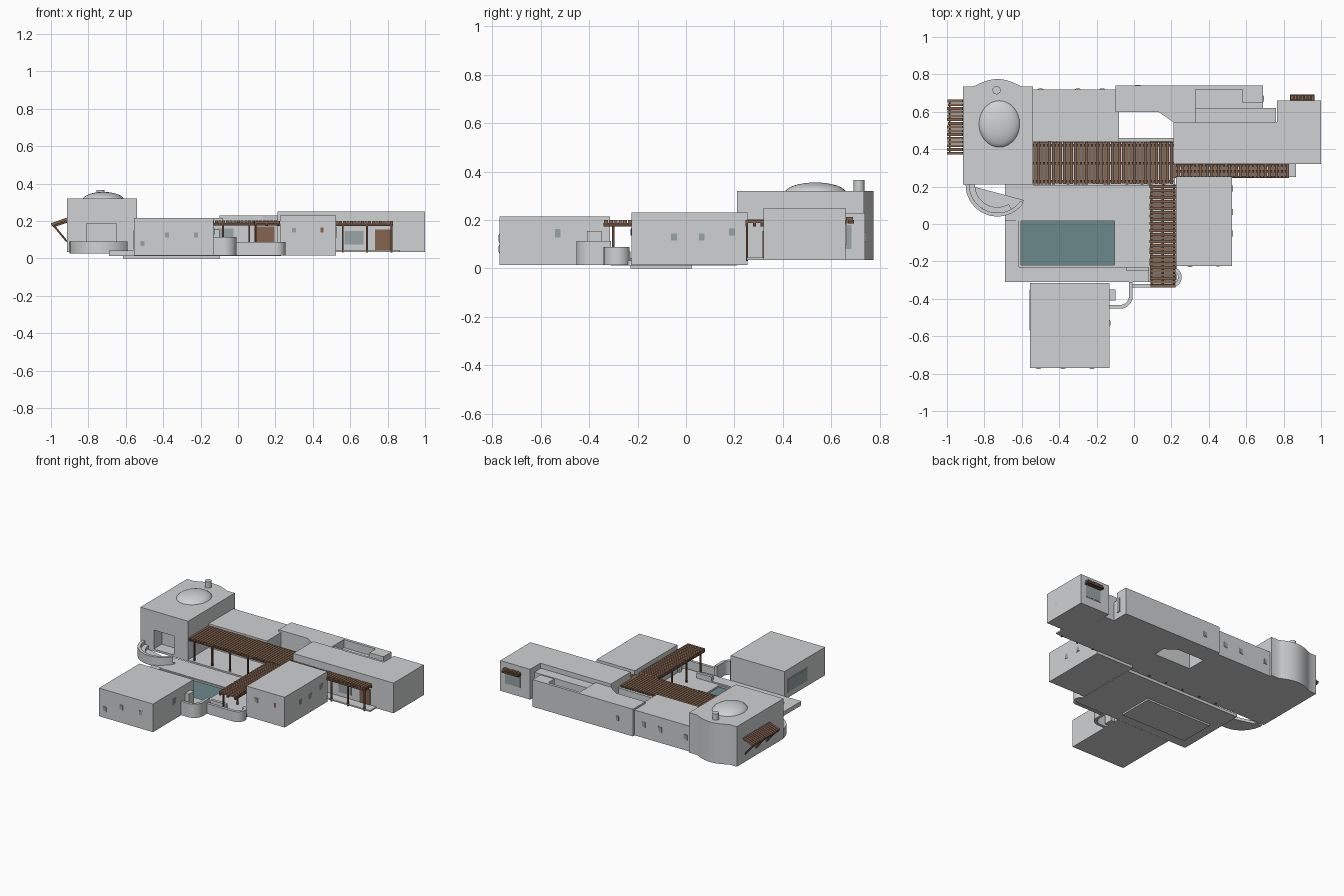
import bpy, bmesh, math, random
from mathutils import Vector, Matrix

random.seed(4)
if "Cube" in bpy.data.objects:
    bpy.data.objects.remove(bpy.data.objects["Cube"])


def material(name, rgb):
    m = bpy.data.materials.new(name)
    m.use_nodes = True
    m.diffuse_color = (*rgb, 1)
    m.node_tree.nodes["Principled BSDF"].inputs["Base Color"].default_value = (*rgb, 1)
    return m


PLASTER = material("plaster", (0.63, 0.64, 0.65))
WOOD = material("brown_wood", (0.23, 0.13, 0.08))
DARK = material("dark_wood", (0.12, 0.065, 0.04))
WATER = material("pool_water", (0.15, 0.25, 0.26))
GLASS = material("window_glass", (0.32, 0.37, 0.38))


def finish(name, bm, mat):
    bmesh.ops.recalc_face_normals(bm, faces=bm.faces)
    me = bpy.data.meshes.new(name)
    bm.to_mesh(me)
    bm.free()
    me.materials.append(mat)
    ob = bpy.data.objects.new(name, me)
    bpy.context.scene.collection.objects.link(ob)
    return ob


def add_box(bm, x0, x1, y0, y1, z0, z1):
    mat = Matrix.Translation(((x0 + x1) / 2, (y0 + y1) / 2, (z0 + z1) / 2))
    mat = mat @ Matrix.Diagonal((x1 - x0, y1 - y0, z1 - z0, 1))
    bmesh.ops.create_cube(bm, size=1, matrix=mat)


def box(name, *dims, mat=PLASTER):
    bm = bmesh.new()
    add_box(bm, *dims)
    return finish(name, bm, mat)


def add_strut(bm, a, b, w):
    a, b = Vector(a), Vector(b)
    mat = Matrix.Translation((a + b) / 2) @ (b - a).to_track_quat('Z', 'Y').to_matrix().to_4x4()
    bmesh.ops.create_cube(bm, size=1, matrix=mat @ Matrix.Diagonal((w, w, (b - a).length, 1)))


def prism(name, pts, z0, z1, mat=PLASTER):
    bm = bmesh.new()
    face = bm.faces.new([bm.verts.new((x, y, z0)) for x, y in pts])
    new = bmesh.ops.extrude_face_region(bm, geom=[face])["geom"]
    bmesh.ops.translate(bm, vec=(0, 0, z1 - z0), verts=[v for v in new if isinstance(v, bmesh.types.BMVert)])
    return finish(name, bm, mat)


def arc(cx, cy, r, a0, a1, n=20):
    angles = [math.radians(a0 + (a1 - a0) * i / n) for i in range(n + 1)]
    return [(cx + r * math.cos(a), cy + r * math.sin(a)) for a in angles]


def smooth(ob):
    bpy.ops.object.select_all(action='DESELECT')
    ob.select_set(True)
    bpy.context.view_layer.objects.active = ob
    bpy.ops.object.shade_smooth_by_angle(angle=math.radians(35))


def curved_wall(name, cx, cy, r, thick, a0, a1, z0, z1):
    pts = arc(cx, cy, r, a0, a1) + arc(cx, cy, r - thick, a1, a0)
    smooth(prism(name, pts, z0, z1))


def cut(target, cutter):
    cutter.hide_render = True
    cutter.hide_set(True)
    mod = target.modifiers.new("opening", 'BOOLEAN')
    mod.operation = 'DIFFERENCE'
    mod.solver = 'EXACT'
    mod.object = cutter


# Domed tower with a bowed back wall and a front alcove
bow = [(-0.6 - 0.26 * t / 16, 0.735 + 0.04 * math.sin(math.pi * t / 16)) for t in range(17)]
tower = prism("tower", [(-0.915, 0.21), (-0.54, 0.21), (-0.54, 0.735)] + bow + [(-0.915, 0.735)], 0.035, 0.32)
cut(tower, box("alcove_cutter", -0.81, -0.65, 0.15, 0.3, 0.05, 0.185))
smooth(tower)
bm = bmesh.new()
bmesh.ops.create_uvsphere(bm, u_segments=32, v_segments=16, radius=1,
                          matrix=Matrix.Translation((-0.72, 0.535, 0.31)) @ Matrix.Diagonal((0.112, 0.128, 0.045, 1)))
bmesh.ops.delete(bm, geom=[v for v in bm.verts if v.co.z < 0.309], context='VERTS')
smooth(finish("dome", bm, PLASTER))
smooth(prism("chimney", arc(-0.735, 0.715, 0.022, 0, 345, 15), 0.31, 0.365))

# Rounded porch in front of the tower
prism("porch_floor", arc(-0.73, 0.21, 0.165, 180, 330), 0.025, 0.045)
curved_wall("porch_wall", -0.73, 0.21, 0.17, 0.02, 180, 325, 0.025, 0.09)
curved_wall("porch_bench", -0.73, 0.21, 0.15, 0.03, 180, 300, 0.03, 0.065)

# Main wings
box("north_wing", -0.54, -0.08, 0.44, 0.72, 0.035, 0.215)
prism("back_wing", [(-0.1, 0.6), (0.13, 0.6), (0.21, 0.545), (0.33, 0.545), (0.33, 0.74), (-0.1, 0.74)], 0.035, 0.228)
box("back_low_roof", 0.33, 0.69, 0.545, 0.735, 0.035, 0.17)
box("back_parapet", 0.33, 0.69, 0.72, 0.74, 0.035, 0.228)
box("roof_ledge", 0.33, 0.76, 0.54, 0.62, 0.035, 0.215)
box("back_block", 0.58, 0.69, 0.65, 0.735, 0.035, 0.228)
box("patio_wall", -0.08, 0.21, 0.44, 0.46, 0.035, 0.19)
prism("east_wing", [(0.21, 0.32), (1, 0.32), (1, 0.66), (0.765, 0.66), (0.765, 0.545), (0.21, 0.545)], 0.035, 0.25)
box("southeast_block", 0.225, 0.525, -0.225, 0.255, 0.015, 0.23)
box("south_block", -0.555, -0.13, -0.77, -0.315, 0.015, 0.215)

# Floors, terrace and pool
box("gallery_floor", -0.54, 0.22, 0.205, 0.45, 0.035, 0.045)
box("east_porch_floor", 0.21, 0.865, 0.25, 0.33, 0.035, 0.045)
terrace = box("terrace", -0.69, 0.23, -0.31, 0.21, 0.012, 0.032)
cut(terrace, box("pool_cutter", -0.605, -0.105, -0.22, 0.015, -0.1, 0.1))
box("upper_terrace", -0.63, -0.05, 0.02, 0.175, 0.03, 0.036)
box("pool_basin", -0.615, -0.095, -0.23, 0.025, 0, 0.012)
box("pool_water", -0.605, -0.105, -0.22, 0.015, 0.012, 0.021, mat=WATER)
box("terrace_edge_west", -0.69, -0.615, -0.31, 0.02, 0.03, 0.042)
box("terrace_edge_south", -0.615, 0.08, -0.31, -0.23, 0.03, 0.042)

# Low garden walls
curved_wall("garden_wall_round", -0.075, -0.385, 0.068, 0.02, -90, 0, 0.015, 0.113)
box("garden_wall_front", -0.13, -0.075, -0.453, -0.433, 0.015, 0.113)
box("garden_wall_side", -0.027, -0.007, -0.385, -0.31, 0.015, 0.113)
box("garden_wall_pier", -0.13, -0.1, -0.41, -0.35, 0.015, 0.155)
box("entry_wall", -0.01, 0.2, -0.34, -0.32, 0.015, 0.088)
curved_wall("entry_wall_round", 0.2, -0.285, 0.055, 0.02, -90, 70, 0.015, 0.088)
box("entry_step", -0.04, 0.08, -0.25, -0.23, 0.03, 0.07)


# Timber pergolas: slats on rails with posts
def pergola(name, x0, x1, y0, y1, z, along_x, posts=()):
    bm = bmesh.new()
    length = (x1 - x0) if along_x else (y1 - y0)
    n = max(3, round(length / 0.0195))
    for i in range(n):
        s = (i + 0.08) * length / n
        e = (i + 0.9) * length / n
        j = random.uniform(0, 0.006)
        if along_x:
            add_box(bm, x0 + s, x0 + e, y0 + j, y1 - j / 2, z, z + 0.012)
        else:
            add_box(bm, x0 + j, x1 - j / 2, y0 + s, y0 + e, z, z + 0.012)
    finish(name + "_slats", bm, WOOD)
    bm = bmesh.new()
    for k in (0.08, 0.5, 0.92):
        if along_x:
            c = y0 + k * (y1 - y0)
            add_box(bm, x0, x1, c - 0.006, c + 0.006, z - 0.014, z)
        else:
            c = x0 + k * (x1 - x0)
            add_box(bm, c - 0.006, c + 0.006, y0, y1, z - 0.014, z)
    for px, py in posts:
        add_box(bm, px - 0.005, px + 0.005, py - 0.005, py + 0.005, 0.03, z)
    finish(name + "_frame", bm, DARK)


pergola("gallery_pergola", -0.54, 0.21, 0.21, 0.44, 0.19, True, [(-0.5 + 0.14 * i, 0.225) for i in range(5)])
pergola("south_pergola", 0.082, 0.225, -0.34, 0.21, 0.187, False, [(0.095, -0.3 + 0.16 * i) for i in range(4)])
pergola("east_pergola", 0.21, 0.83, 0.245, 0.32, 0.187, True, [(0.56, 0.252), (0.69, 0.252), (0.82, 0.252)])
pergola("back_shade", 0.835, 0.965, 0.66, 0.69, 0.2, True)

# Sloping awning on the tower
bm = bmesh.new()
for i in range(15):
    y = 0.378 + i * 0.02
    add_strut(bm, (-0.915, y, 0.21), (-0.998 + random.uniform(0, 0.005), y, 0.18), 0.015)
finish("awning_slats", bm, WOOD)
bm = bmesh.new()
for y in (0.4, 0.52, 0.64):
    add_strut(bm, (-0.915, y, 0.09), (-0.985, y, 0.175), 0.01)
    add_strut(bm, (-0.915, y, 0.195), (-0.99, y, 0.17), 0.01)
add_strut(bm, (-0.985, 0.375, 0.172), (-0.985, 0.66, 0.172), 0.01)
finish("awning_brackets", bm, DARK)


# Windows and doors as thin plates: axis the wall faces, wall position, centre, size
def plate(name, axis, wall, along, z, w=0.03, h=0.034, mat=GLASS, t=0.003):
    a, b = (along - w / 2, along + w / 2), (wall - t, wall + t)
    dims = (*b, *a) if axis == 'x' else (*a, *b)
    box(name, *dims, z - h / 2, z + h / 2, mat=mat)


def window(name, axis, wall, along, z, w=0.03, h=0.034):
    plate(name + "_frame", axis, wall, along, z, w + 0.008, h + 0.008, PLASTER, 0.003)
    plate(name + "_glass", axis, wall, along, z, w, h, GLASS, 0.0045)


for x, z in ((-0.51, 0.08), (-0.38, 0.125), (-0.225, 0.125)):
    window("south_window", 'y', -0.77, x, z, 0.02, 0.026)
window("south_side_window", 'x', -0.13, -0.53, 0.145, 0.024)
window("south_picture_window", 'x', -0.555, -0.46, 0.1, 0.21, 0.09)
for y, z in ((-0.05, 0.13), (0.065, 0.13), (0.19, 0.15)):
    window("southeast_side_window", 'x', 0.525, y, z, 0.024, 0.028)
window("southeast_window", 'y', -0.225, 0.3, 0.15, 0.02, 0.026)
plate("southeast_shutter", 'y', -0.225, 0.45, 0.152, 0.016, 0.028, WOOD)
for y in (0.41, 0.59):
    window("east_window", 'x', 1 - 0.0045, y, 0.143, 0.026, 0.03)
for x, wall in ((-0.5, 0.72), (-0.3, 0.72), (-0.17, 0.72), (0.02, 0.74)):
    window("back_window", 'y', wall, x, 0.13, 0.022, 0.03)
window("back_block_door", 'x', 0.69, 0.67, 0.13, 0.028, 0.1)
window("back_picture_window", 'y', 0.66, 0.9, 0.14, 0.12, 0.08)
for i in range(4):
    window("gallery_window", 'y', 0.44, -0.46 + 0.13 * i, 0.11, 0.09, 0.1)
plate("gallery_door", 'y', 0.44, 0.14, 0.108, 0.11, 0.125, WOOD)
plate("east_door", 'y', 0.32, 0.775, 0.1, 0.085, 0.11, WOOD)
window("east_porch_window", 'y', 0.32, 0.62, 0.11, 0.1, 0.07)
